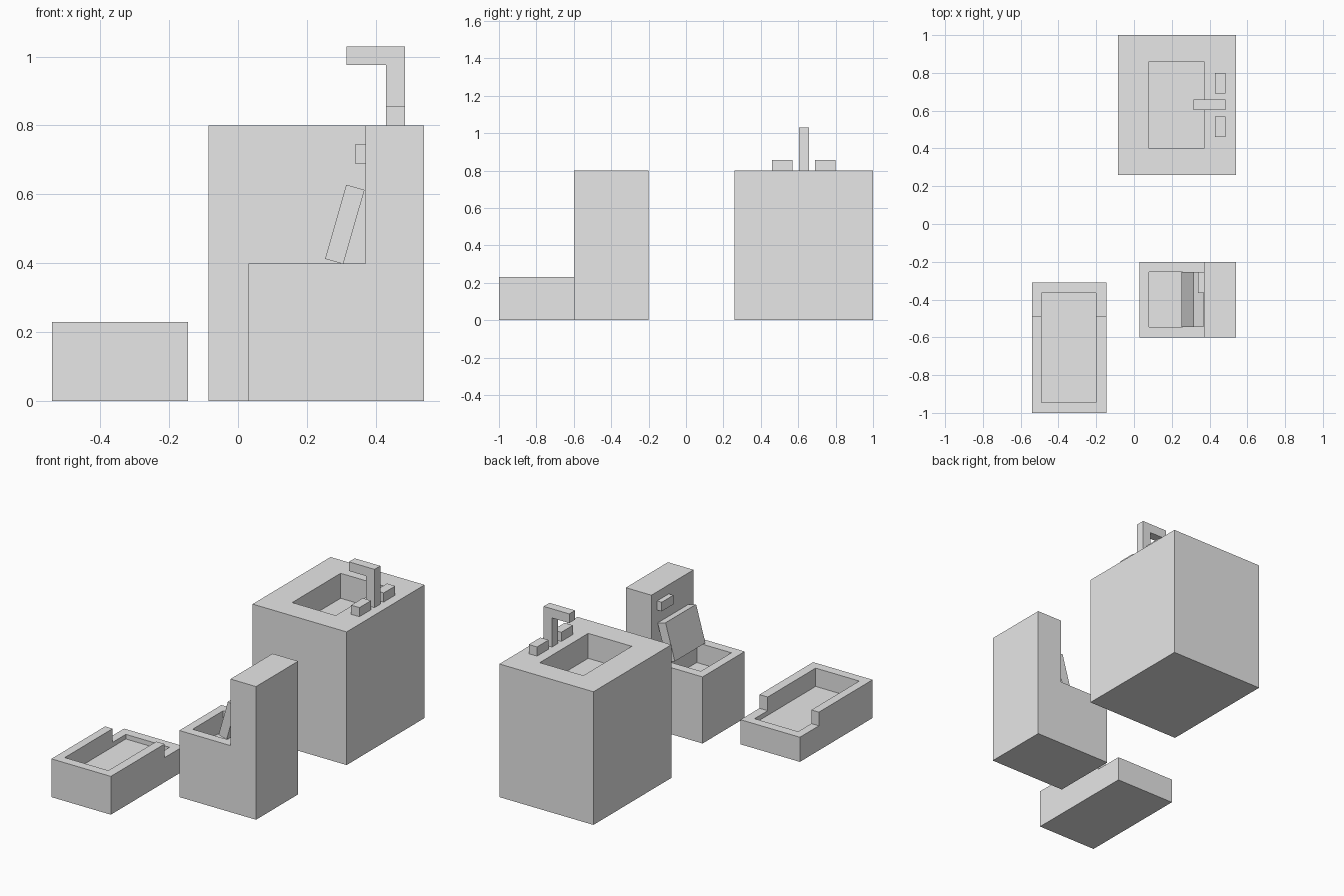
import bpy, bmesh, math
from mathutils import Matrix, Vector

if "Cube" in bpy.data.objects:
    bpy.data.objects.remove(bpy.data.objects["Cube"], do_unlink=True)

grey = bpy.data.materials.new("light_grey")
grey.use_nodes = True
grey.diffuse_color = (0.8, 0.8, 0.8, 1)
grey.node_tree.nodes["Principled BSDF"].inputs["Base Color"].default_value = (0.8, 0.8, 0.8, 1)


def finish(name, bm):
    bmesh.ops.recalc_face_normals(bm, faces=bm.faces)
    mesh = bpy.data.meshes.new(name)
    bm.to_mesh(mesh)
    bm.free()
    mesh.materials.append(grey)
    obj = bpy.data.objects.new(name, mesh)
    bpy.context.collection.objects.link(obj)
    return obj


def box(name, x, y, z):
    """Box from (min, max) ranges."""
    lo, hi = Vector((x[0], y[0], z[0])), Vector((x[1], y[1], z[1]))
    bm = bmesh.new()
    bmesh.ops.create_cube(bm, size=1)
    bmesh.ops.scale(bm, vec=hi - lo, verts=bm.verts)
    bmesh.ops.translate(bm, vec=(lo + hi) / 2, verts=bm.verts)
    return finish(name, bm)


def side_profile(name, points, y):
    """Outline in x and z, extruded along y."""
    bm = bmesh.new()
    face = bm.faces.new([bm.verts.new((px, y[0], pz)) for px, pz in points])
    ext = bmesh.ops.extrude_face_region(bm, geom=[face])
    moved = [v for v in ext["geom"] if isinstance(v, bmesh.types.BMVert)]
    bmesh.ops.translate(bm, vec=(0, y[1] - y[0], 0), verts=moved)
    return finish(name, bm)


def hollow(obj, x, y, z):
    """Cut a box-shaped recess out of an object."""
    cutter = box("recess_cutter", x, y, z)
    cutter.hide_render = True
    mod = obj.modifiers.new("recess", 'BOOLEAN')
    mod.operation, mod.solver, mod.object = 'DIFFERENCE', 'EXACT', cutter
    bpy.context.view_layer.objects.active = obj
    bpy.ops.object.modifier_apply(modifier=mod.name)
    bpy.data.objects.remove(cutter, do_unlink=True)


# Sink cabinet with basin
cabinet = box("sink_cabinet", (-0.085, 0.54), (0.26, 1), (0, 0.8))
hollow(cabinet, (0.08, 0.37), (0.4, 0.86), (0.65, 0.9))

# Faucet and its two taps
side_profile("faucet", [(0.43, 0.8), (0.485, 0.8), (0.485, 1.03), (0.315, 1.03),
                        (0.315, 0.975), (0.43, 0.975)], (0.603, 0.658))
for side, y in (("front", 0.46), ("back", 0.69)):
    box(side + "_tap", (0.43, 0.485), (y, y + 0.11), (0.8, 0.855))

# Toilet body with tank and bowl
toilet = side_profile("toilet_body", [(0.03, 0), (0.54, 0), (0.54, 0.8), (0.37, 0.8),
                                      (0.37, 0.4), (0.03, 0.4)], (-0.6, -0.2))
hollow(toilet, (0.08, 0.31), (-0.545, -0.255), (0.28, 0.5))
box("flush_button", (0.34, 0.37), (-0.365, -0.255), (0.69, 0.745))

# Raised lid leaning toward the tank
lid = box("toilet_lid", (-0.0275, 0.0275), (-0.145, 0.145), (-0.112, 0.112))
lid.data.transform(Matrix.Translation((0.31, -0.4, 0.513)) @ Matrix.Rotation(math.radians(16), 4, 'Y'))

# Bath tub with a low entry at the back
tub = box("bath_tub", (-0.54, -0.145), (-1, -0.31), (0, 0.23))
hollow(tub, (-0.6, -0.1), (-0.49, -0.2), (0.148, 0.3))
hollow(tub, (-0.49, -0.2), (-0.945, -0.365), (0.12, 0.35))
